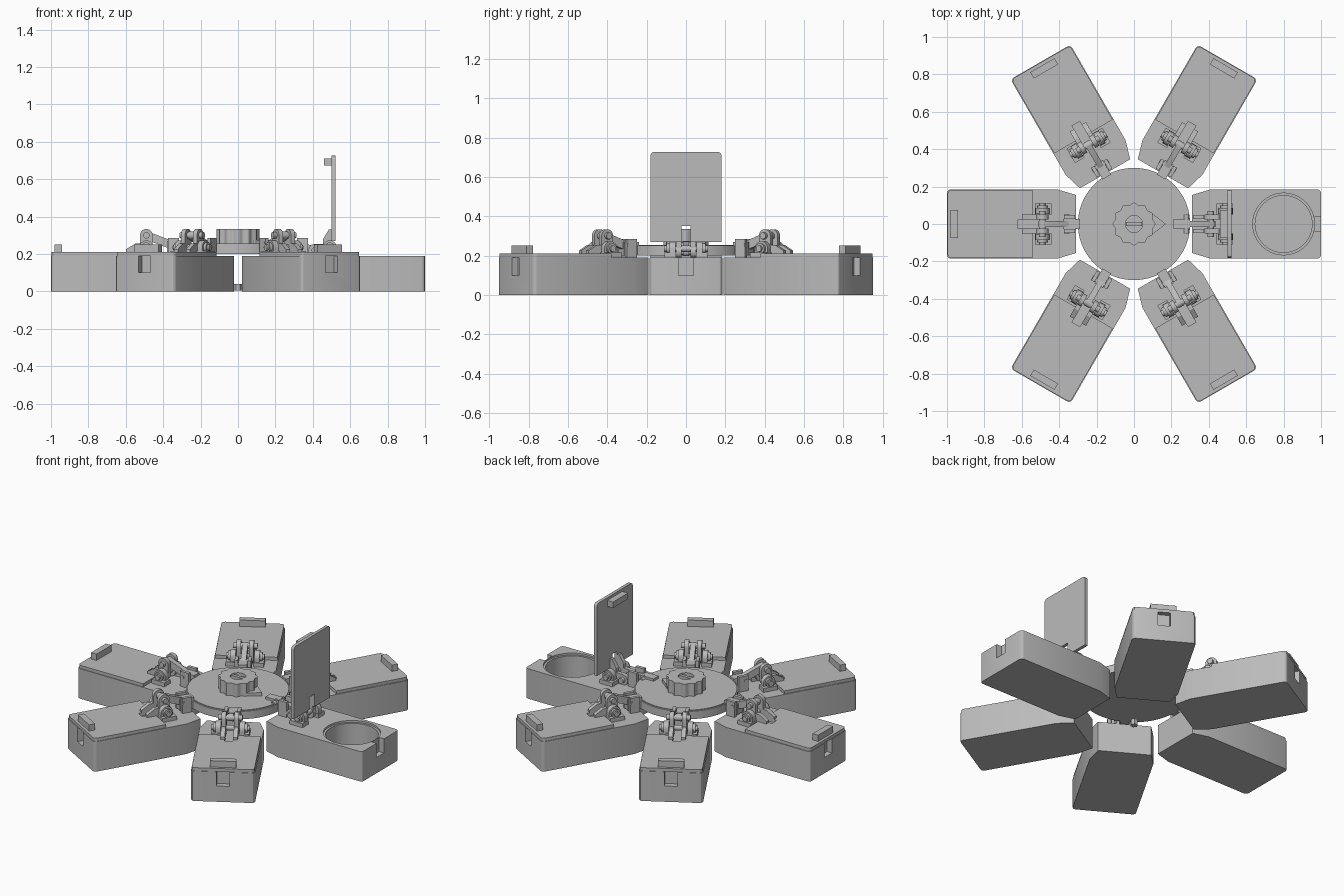
import bpy, bmesh
from math import pi, radians, cos, sin, atan2
from mathutils import Matrix, Vector

if "Cube" in bpy.data.objects:
    bpy.data.objects.remove(bpy.data.objects["Cube"])

grey = bpy.data.materials.new("plain_grey")
grey.use_nodes = True
COLOUR = (0.5, 0.5, 0.5, 1)
grey.diffuse_color = COLOUR
grey.node_tree.nodes["Principled BSDF"].inputs["Base Color"].default_value = COLOUR


def prism(bm, pts, lo, hi, axis="z"):
    """Extrude a 2D outline: (x, y) along z, or (x, z) along y."""
    def at(p, h):
        return (p[0], p[1], h) if axis == "z" else (p[0], h, p[1])
    face = bm.faces.new([bm.verts.new(at(p, lo)) for p in pts])
    out = bmesh.ops.extrude_face_region(bm, geom=[face])["geom"]
    shift = Vector(at((0, 0), hi - lo))
    bmesh.ops.translate(bm, vec=shift, verts=[g for g in out if isinstance(g, bmesh.types.BMVert)])


def box(bm, x, y, z):
    prism(bm, [(x[0], y[0]), (x[1], y[0]), (x[1], y[1]), (x[0], y[1])], *z)


def circle(cx, cy, r, n=32, start=0, sweep=2 * pi):
    return [(cx + r * cos(start + sweep * i / n), cy + r * sin(start + sweep * i / n)) for i in range(n)]


def capsule(a, b, r, n=10):
    """Outline of a bar with round ends between two points."""
    t = atan2(b[1] - a[1], b[0] - a[0])
    half = pi * n / (n - 1)
    return circle(*b, r, n, t - pi / 2, half) + circle(*a, r, n, t + pi / 2, half)


def finish(bm, name):
    bmesh.ops.recalc_face_normals(bm, faces=bm.faces[:])
    mesh = bpy.data.meshes.new(name)
    bm.to_mesh(mesh)
    bm.free()
    mesh.materials.append(grey)
    return mesh


def smooth(mesh):
    mesh.polygons.foreach_set("use_smooth", [True] * len(mesh.polygons))
    mesh.set_sharp_from_angle(angle=radians(30))
    return mesh


def place(mesh, name, matrix=Matrix()):
    ob = bpy.data.objects.new(name, mesh)
    bpy.context.scene.collection.objects.link(ob)
    ob.matrix_world = matrix
    return ob


def carve(mesh, cutters):
    """Subtract cutter meshes and return the finished mesh."""
    body = place(mesh, mesh.name)
    helpers = []
    for c in cutters:
        helper = place(c, "cutter")
        helper.hide_render = True
        mod = body.modifiers.new("cut", "BOOLEAN")
        mod.operation, mod.solver, mod.object = "DIFFERENCE", "EXACT", helper
        helpers.append(helper)
    bpy.context.view_layer.update()
    graph = bpy.context.evaluated_depsgraph_get()
    result = bpy.data.meshes.new_from_object(body.evaluated_get(graph))
    for ob in helpers + [body]:
        bpy.data.objects.remove(ob)
    return smooth(result)


def make(name, build):
    bm = bmesh.new()
    build(bm)
    return finish(bm, name)


# Tray: chamfered toward the hub, rounded outer corners
W, R = 0.185, 0.02
corner = [(1 - R + R * sin(a), W - R + R * cos(a)) for a in (0, pi / 6, pi / 3, pi / 2)]
upper = [(0.31, 0.155), (0.41, W)] + corner
tray_outline = upper + [(x, -y) for x, y in reversed(upper)]
lid_upper = [(0.54, W - 0.005)] + [(x - 0.003, y - 0.004) for x, y in corner]
lid_outline = lid_upper + [(x, -y) for x, y in reversed(lid_upper)]

tray = make("tray", lambda bm: prism(bm, tray_outline, 0, 0.19))
tray = carve(tray, [
    make("well", lambda bm: prism(bm, circle(0.8, 0, 0.152, 64), 0.02, 0.25)),
    make("well_lip", lambda bm: prism(bm, circle(0.8, 0, 0.165, 64), 0.178, 0.25)),
    make("finger_notch", lambda bm: box(bm, (0.965, 1.1), (-0.037, 0.037), (0.10, 0.25))),
])


# Lid: plate with catch, hinge slot and twin crank arms
def lid_parts(bm):
    prism(bm, lid_outline, 0.19, 0.21)


def lid_fittings(bm):
    box(bm, (0.942, 0.98), (-0.075, 0.075), (0.208, 0.25))
    for s in (-1, 1):
        lo, hi = sorted((s * 0.024, s * 0.05))
        prism(bm, capsule((0.49, 0.23), (0.49, 0.30), 0.034), lo, hi, "y")
        prism(bm, [(0.49, 0.2), (0.6, 0.205), (0.6, 0.225), (0.55, 0.255), (0.49, 0.255)], lo, hi, "y")
    prism(bm, circle(0.49, 0.30, 0.017, 20), -0.07, 0.07, "y")


lid = carve(make("lid", lid_parts), [
    make("hinge_slot", lambda bm: box(bm, (0.5, 0.62), (-0.024, 0.024), (0.1, 0.3)))])
fittings = smooth(make("lid_crank", lid_fittings))


# Fixed hinge: base pads, round ears and pivot pin
def hinge_parts(bm):
    for s in (-1, 1):
        lo, hi = sorted((s * 0.054, s * 0.085))
        prism(bm, capsule((0.49, 0.19), (0.49, 0.235), 0.038), lo, hi, "y")
        lo, hi = sorted((s * 0.05, s * 0.11))
        box(bm, (0.44, 0.53), (lo, hi), (0.185, 0.215))
        lo, hi = sorted((s * 0.085, s * 0.1))
        prism(bm, circle(0.49, 0.235, 0.027, 20), lo, hi, "y")
    prism(bm, circle(0.49, 0.235, 0.016, 20), -0.112, 0.112, "y")


hinge = smooth(make("hinge", hinge_parts))


# Guide posts either side of the sliding follower
def guide_parts(bm):
    for s in (-1, 1):
        box(bm, (0.315, 0.375), sorted((s * 0.028, s * 0.048)), (0.185, 0.285))


guide = make("guide", guide_parts)


def follower_parts(bm):
    box(bm, (0.29, 0.38), (-0.026, 0.026), (0.2, 0.27))
    prism(bm, circle(0.36, 0.25, 0.014, 16), -0.05, 0.05, "y")


follower = make("follower", follower_parts)
link = smooth(make("link", lambda bm: prism(bm, capsule((0, 0), (0.137, 0), 0.022), -0.016, 0.016, "y")))

# Six pods around the hub; the +x one stands open
pivot = Vector((0.49, 0, 0.22))
swing = Matrix.Translation(pivot) @ Matrix.Rotation(-pi / 2, 4, "Y") @ Matrix.Translation(-pivot)
for i in range(6):
    turn = Matrix.Rotation(i * pi / 3, 4, "Z")
    is_open = i == 0
    lid_pose = turn @ swing if is_open else turn
    slide = Matrix.Translation((-0.08 if is_open else 0, 0, 0))
    tilt = Matrix.Rotation(radians(13 if is_open else -21), 4, "Y")
    place(tray, f"tray_{i}", turn)
    place(lid, f"lid_{i}", lid_pose)
    place(fittings, f"lid_crank_{i}", lid_pose)
    place(hinge, f"hinge_{i}", turn)
    place(guide, f"guide_{i}", turn)
    place(follower, f"follower_{i}", turn @ slide)
    place(link, f"link_{i}", turn @ slide @ Matrix.Translation((0.36, 0, 0.25)) @ tilt)


# Hub: base drum with rim notches, turning dial on top
def notch_parts(bm):
    for i in range(6):
        part = bmesh.new()
        box(part, (0.25, 0.35), (-0.02, 0.02), (-0.1, 0.05))
        box(part, (0.225, 0.25), (-0.04, 0.04), (-0.1, 0.05))
        part.transform(Matrix.Rotation((i + 0.5) * pi / 3, 4, "Z"))
        temp = bpy.data.meshes.new("temp")
        part.to_mesh(temp)
        part.free()
        bm.from_mesh(temp)
        bpy.data.meshes.remove(temp)


drum = carve(make("hub_drum", lambda bm: prism(bm, circle(0, 0, 0.295, 96), 0, 0.205)), [
    make("rim_notches", notch_parts),
    make("axle_hole", lambda bm: prism(bm, circle(0, 0, 0.042), -0.1, 0.03))])
place(drum, "hub_drum")
place(smooth(make("axle_end", lambda bm: prism(bm, circle(0, 0, 0.022, 6), 0.005, 0.04))), "axle_end")


def dial_parts(bm):
    prism(bm, circle(0, 0, 0.30, 96), 0.2, 0.25)
    prism(bm, circle(0, 0, 0.293, 96), 0.25, 0.255)


place(smooth(make("dial", dial_parts)), "dial")

# Scalloped knob with pointer and slotted centre
lobes = [((0.108 + 0.006 * cos(12 * a)) * cos(a), (0.108 + 0.006 * cos(12 * a)) * sin(a))
         for a in (2 * pi * k / 96 for k in range(96))]
knob = carve(make("knob", lambda bm: prism(bm, lobes, 0.25, 0.335)), [
    make("knob_recess", lambda bm: prism(bm, circle(0, 0, 0.045), 0.315, 0.4))])
place(knob, "knob")
place(make("knob_bar", lambda bm: box(bm, (-0.042, 0.042), (-0.01, 0.01), (0.31, 0.333))), "knob_bar")
place(make("pointer", lambda bm: prism(bm, [(0.08, -0.07), (0.17, 0), (0.08, 0.07)], 0.25, 0.275)), "pointer")
